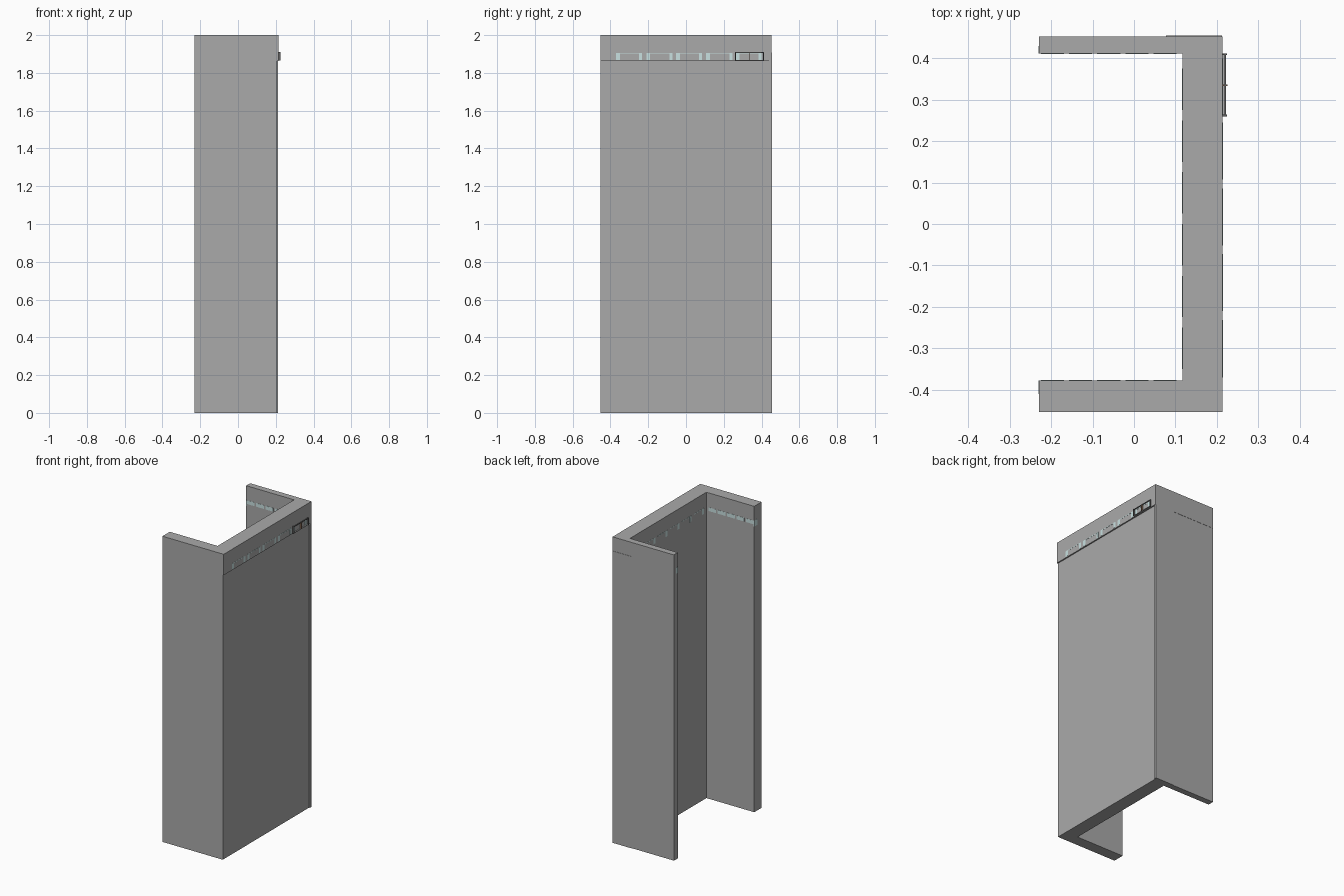
import bpy, bmesh

if "Cube" in bpy.data.objects:
    bpy.data.objects.remove(bpy.data.objects["Cube"], do_unlink=True)


def material(name, rgb):
    m = bpy.data.materials.new(name)
    m.use_nodes = True
    m.diffuse_color = (*rgb, 1)
    m.node_tree.nodes["Principled BSDF"].inputs["Base Color"].default_value = (*rgb, 1)
    return m


concrete = material("grey concrete", (0.4, 0.4, 0.4))
glass = material("pale blue glass", (0.58, 0.75, 0.75))
metal = material("dark grey metal", (0.12, 0.12, 0.12))
wood = material("brown wood", (0.25, 0.15, 0.1))


def finish(name, bm, mat):
    bmesh.ops.recalc_face_normals(bm, faces=bm.faces)
    mesh = bpy.data.meshes.new(name)
    bm.to_mesh(mesh)
    bm.free()
    mesh.materials.append(mat)
    ob = bpy.data.objects.new(name, mesh)
    bpy.context.collection.objects.link(ob)
    return ob


def boxes(name, spans, mat):
    """One object from boxes given as (x0, x1, y0, y1, z0, z1)."""
    bm = bmesh.new()
    for x0, x1, y0, y1, z0, z1 in spans:
        for v in bmesh.ops.create_cube(bm, size=1)["verts"]:
            v.co.x = x1 if v.co.x > 0 else x0
            v.co.y = y1 if v.co.y > 0 else y0
            v.co.z = z1 if v.co.z > 0 else z0
    return finish(name, bm, mat)


def u_block(name, right, front, back, z0, z1):
    """Extruded U-shaped plan, open towards -x."""
    plan = [(LEFT, front), (right, front), (right, back), (LEFT, back),
            (LEFT, IN_BACK), (IN_X, IN_BACK), (IN_X, IN_FRONT), (LEFT, IN_FRONT)]
    bm = bmesh.new()
    face = bm.faces.new([bm.verts.new((x, y, z0)) for x, y in plan])
    top = bmesh.ops.extrude_face_region(bm, geom=[face])["geom"]
    for v in top:
        if isinstance(v, bmesh.types.BMVert):
            v.co.z = z1
    return finish(name, bm, concrete)


LEFT, IN_X, IN_FRONT, IN_BACK = -0.229, 0.117, -0.378, 0.412
SILL, HEAD = 1.868, 1.906
RIGHT = 0.214

# Tower walls and the slightly overhanging top storey
u_block("tower_walls", 0.206, -0.4515, 0.4515, 0, 1.863)
u_block("top_storey", RIGHT, -0.4535, 0.453, 1.863, 2)
boxes("back_corner_strip", [(0.077, 0.212, 0.44, 0.4545, 0, 1.908)], concrete)

# Outer windows: two narrow panes joined by a thin head strip
outer = []
for y0 in (-0.37, -0.21, -0.052, 0.107, 0.262):
    y1 = y0 + 0.138
    for a, b in ((y0, y0 + 0.02), (y1 - 0.016, y1)):
        outer.append((RIGHT - 0.005, RIGHT + 0.001, a, b, SILL, HEAD))
    outer.append((RIGHT - 0.005, RIGHT + 0.001, y0, y1, HEAD - 0.004, HEAD))
boxes("outer_windows", outer, glass)

# Courtyard windows along the three inner walls
wall, wings = [], []
for i in range(6):
    y = -0.35 + i * 0.125
    wall.append((IN_X - 0.001, IN_X + 0.004, y, y + 0.02, SILL, HEAD))
    wall.append((IN_X - 0.001, IN_X + 0.004, y, y + 0.1, HEAD - 0.004, HEAD))
for i in range(5):
    x = LEFT + 0.004 + i * 0.068
    for y in (IN_FRONT, IN_BACK):
        wings.append((x, x + 0.056, y - 0.001, y + 0.001, SILL + 0.014, HEAD))
boxes("courtyard_wall_windows", wall, glass)
boxes("courtyard_wing_windows", wings, glass)

# Small windows on the wing ends
boxes("wing_end_windows", [(LEFT - 0.001, LEFT + 0.004, a, b, SILL, HEAD)
                           for a, b in ((-0.41, IN_FRONT), (IN_BACK, 0.43))], glass)

# Balcony at the back of the right side
Y0, Y1 = 0.262, 0.41
boxes("balcony_slab", [(RIGHT, 0.222, Y0, Y1, 1.865, 1.869)], concrete)
rails = [(0.218, 0.222, Y0, Y1, 1.906, 1.911)]
for y in (Y0, Y1):
    rails.append((RIGHT, 0.224, y - 0.002, y + 0.002, 1.865, 1.911))
boxes("balcony_rails", rails, metal)
boxes("balcony_post", [(RIGHT, 0.226, 0.333, 0.337, 1.867, 1.908)], wood)
